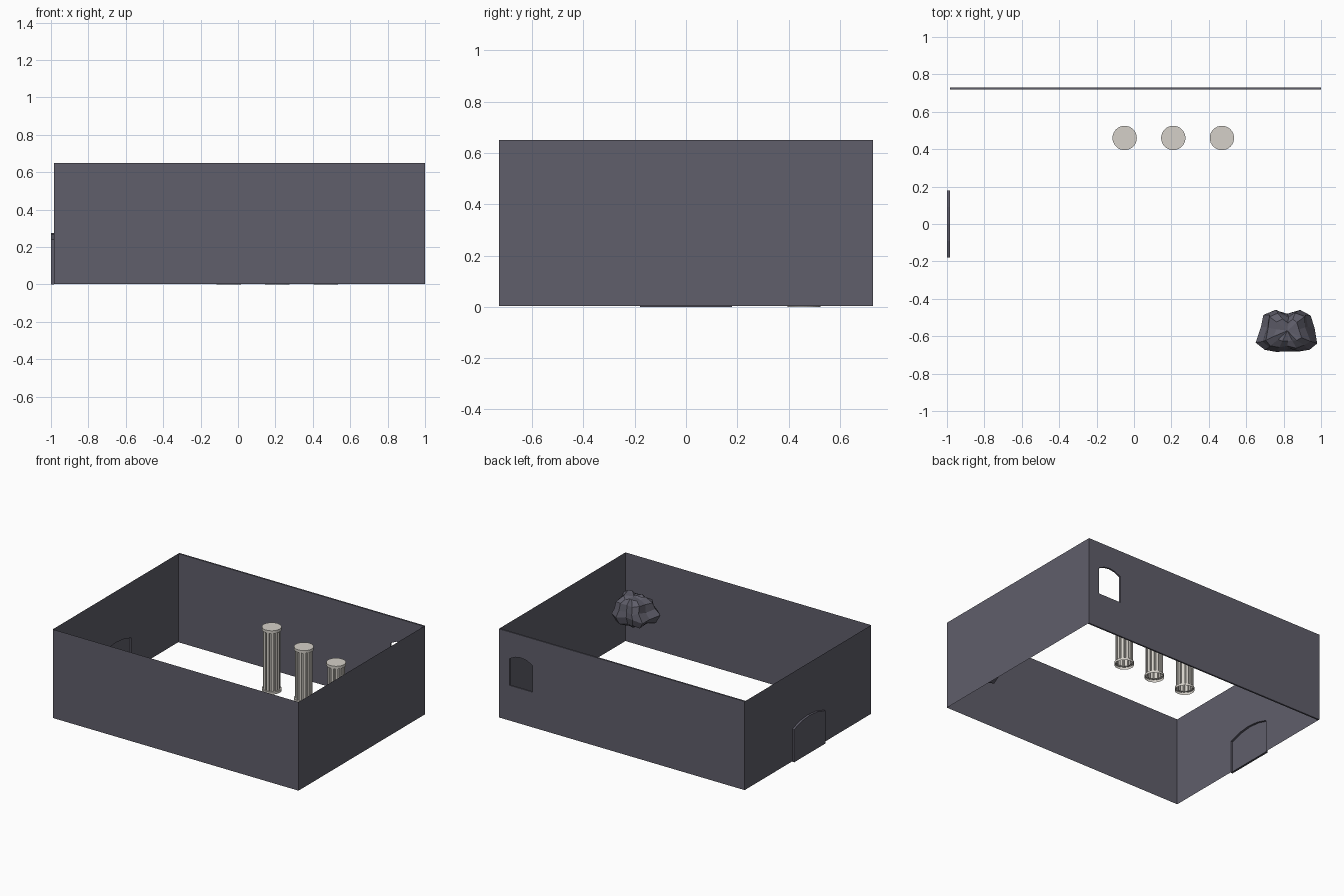
import bpy, bmesh, math, random

if "Cube" in bpy.data.objects:
    bpy.data.objects.remove(bpy.data.objects["Cube"])

random.seed(4)


def material(name, rgb):
    m = bpy.data.materials.new(name)
    m.diffuse_color = (*rgb, 1)
    m.use_nodes = True
    m.node_tree.nodes["Principled BSDF"].inputs["Base Color"].default_value = m.diffuse_color
    return m


STONE = material("dark slate", (0.115, 0.112, 0.145))
PALE = material("pale stone", (0.66, 0.63, 0.58))


def finish(bm, name, mat):
    bmesh.ops.recalc_face_normals(bm, faces=bm.faces[:])
    me = bpy.data.meshes.new(name)
    bm.to_mesh(me)
    bm.free()
    ob = bpy.data.objects.new(name, me)
    me.materials.append(mat)
    bpy.context.collection.objects.link(ob)
    return ob


def arch(a, b, low, spring, peak, n=4):
    """Outline of an arched opening, bottom left to bottom right over the top."""
    mid, half = (a + b) / 2, (b - a) / 2
    pts = [(a, low)]
    for i in range(n + 1):
        t = -1 + 2 * i / n
        pts.append((mid + half * t, spring + (peak - spring) * (1 - t * t)))
    return pts + [(b, low)]


X0, X1, Y0, Y1, H = -0.985, 1.0, -0.73, 0.73, 0.65
FLOOR = 0.003

# plain single-sheet walls
for name, (ax, ay), (bx, by) in (("front_wall", (X0, Y0), (X1, Y0)),
                                 ("right_wall", (X1, Y0), (X1, Y1))):
    bm = bmesh.new()
    bm.faces.new([bm.verts.new(p) for p in
                  ((ax, ay, FLOOR), (bx, by, FLOOR), (bx, by, H), (ax, ay, H))])
    finish(bm, name, STONE)

# back wall: thin slab with an arched window cut through
bm = bmesh.new()
window = arch(0.73, 0.915, 0.26, 0.455, 0.485)
for loop in ([(X0, FLOOR), (X1, FLOOR), (X1, H), (X0, H)], window):
    vs = [bm.verts.new((x, Y1 - 0.012, z)) for x, z in loop]
    for i in range(len(vs)):
        bm.edges.new((vs[i - 1], vs[i]))
bmesh.ops.triangle_fill(bm, edges=bm.edges[:], use_beauty=True)
ext = bmesh.ops.extrude_face_region(bm, geom=bm.faces[:], use_keep_orig=True)
bmesh.ops.translate(bm, vec=(0, 0.012, 0),
                    verts=[g for g in ext["geom"] if isinstance(g, bmesh.types.BMVert)])
finish(bm, "back_wall", STONE)

# left wall with an arched notch
door = arch(-0.18, 0.18, 0.0, 0.24, 0.275)
bm = bmesh.new()
notch = [(y, max(z, FLOOR)) for y, z in door]
bm.faces.new([bm.verts.new((X0, y, z)) for y, z in
              [(Y0, H), (Y0, FLOOR)] + notch + [(Y1, FLOOR), (Y1, H)]])
finish(bm, "left_wall", STONE)

# door pushed outward from the wall as a shallow recess
bm = bmesh.new()
outer = [bm.verts.new((-1.0, y, z)) for y, z in door]
inner = [bm.verts.new((X0, y, z)) for y, z in door]
bm.faces.new(outer)
for i in range(len(door)):
    bm.faces.new((outer[i - 1], outer[i], inner[i], inner[i - 1]))
finish(bm, "door_recess", STONE)


def rings(bm, levels, bottom=False, top=False):
    """Skin a stack of equal-length vertex loops."""
    loops = [[bm.verts.new(p) for p in lv] for lv in levels]
    n = len(loops[0])
    for a, b in zip(loops, loops[1:]):
        for i in range(n):
            bm.faces.new((a[i - 1], a[i], b[i], b[i - 1]))
    if bottom:
        bm.faces.new(loops[0])
    if top:
        bm.faces.new(loops[-1])


def circle(cx, cy, r, z, n=32):
    return [(cx + r * math.cos(2 * math.pi * i / n),
             cy + r * math.sin(2 * math.pi * i / n), z) for i in range(n)]


def fluted(cx, cy, z, n=12, r=0.058, groove=0.047):
    pts = []
    for i in range(n):
        for f, rad in ((0.0, r), (0.6, r), (0.68, groove), (0.92, groove)):
            a = 2 * math.pi * (i + f) / n
            pts.append((cx + rad * math.cos(a), cy + rad * math.sin(a), z))
    return pts


# three fluted columns, broken to different heights
CY = 0.46
for k, (cx, top) in enumerate(((-0.05, 0.465), (0.21, 0.39), (0.47, 0.345)), 1):
    bm = bmesh.new()
    rings(bm, [fluted(cx, CY, 0.015), fluted(cx, CY, top - 0.018)])
    finish(bm, f"column_shaft_{k}", PALE)
    bm = bmesh.new()
    rings(bm, [circle(cx, CY, 0.065, 0), circle(cx, CY, 0.065, 0.018),
               circle(cx, CY, 0.048, 0.018)])
    finish(bm, f"column_base_{k}", PALE)
    bm = bmesh.new()
    rings(bm, [circle(cx, CY, 0.065, top - 0.02), circle(cx, CY, 0.065, top)],
          bottom=True, top=True)
    finish(bm, f"column_cap_{k}", PALE)

# faceted boulder hanging in the front right corner: mirrored half outline
RX, RY = 0.82, -0.57
half = [(0.0, 0.085), (0.065, 0.113), (0.125, 0.085), (0.14, 0.015),
        (0.165, -0.065), (0.12, -0.1), (0.06, -0.11)]
outline = half + [(0.0, -0.105)] + [(-x, y) for x, y in reversed(half[1:])]
levels = []
for z, s in ((0.24, 0.5), (0.27, 0.82), (0.315, 1.0), (0.365, 0.93),
             (0.41, 0.82), (0.44, 0.5)):
    levels.append([(RX + x * s * (0.88 if z > 0.33 else 1) + random.uniform(-.006, .006),
                    RY + y * s + random.uniform(-.006, .006),
                    z + random.uniform(-.012, .012)) for x, y in outline])
bm = bmesh.new()
rings(bm, levels, bottom=True, top=True)
bmesh.ops.poke(bm, faces=[f for f in bm.faces if len(f.verts) > 4])
finish(bm, "boulder", STONE)
